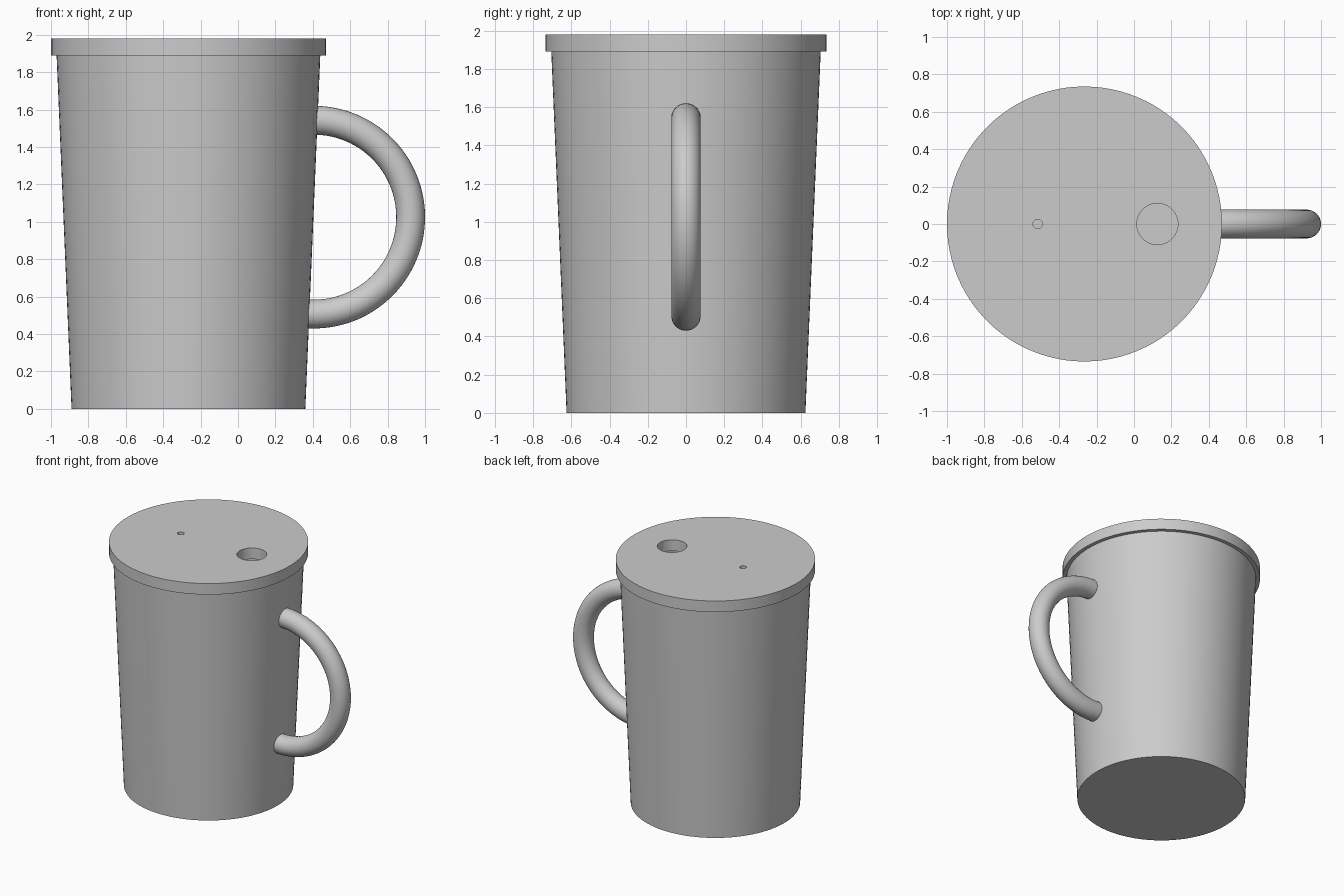
import bpy, bmesh, math

if "Cube" in bpy.data.objects:
    bpy.data.objects.remove(bpy.data.objects["Cube"])

AXIS_X = -0.265   # centre line of the cup
SIDES = 96

grey = bpy.data.materials.new("plain grey")
grey.diffuse_color = (0.6, 0.6, 0.6, 1)
grey.use_nodes = True
grey.node_tree.nodes["Principled BSDF"].inputs["Base Color"].default_value = grey.diffuse_color


def finish(name, bm):
    bmesh.ops.recalc_face_normals(bm, faces=bm.faces)
    mesh = bpy.data.meshes.new(name)
    bm.to_mesh(mesh)
    bm.free()
    obj = bpy.data.objects.new(name, mesh)
    bpy.context.collection.objects.link(obj)
    mesh.materials.append(grey)
    return obj


def smooth(obj):
    bpy.ops.object.select_all(action='DESELECT')
    bpy.context.view_layer.objects.active = obj
    obj.select_set(True)
    bpy.ops.object.shade_smooth_by_angle(angle=math.radians(35))


def bridge_rings(bm, rings):
    n = len(rings[0])
    for a, b in zip(rings, rings[1:]):
        for i in range(n):
            j = (i + 1) % n
            bm.faces.new((a[i], a[j], b[j], b[i]))
    bm.faces.new(rings[0])
    bm.faces.new(rings[-1])


def turned(name, profile, x=AXIS_X, sides=SIDES):
    """Stack of circles (radius, z), capped at both ends."""
    bm = bmesh.new()
    rings = []
    for r, z in profile:
        rings.append([bm.verts.new((x + r * math.cos(t), r * math.sin(t), z))
                      for t in (2 * math.pi * i / sides for i in range(sides))])
    bridge_rings(bm, rings)
    return finish(name, bm)


# Tapered hollow cup: outside wall, rim, inside wall, inner floor
cup = turned("cup_body", [(0.625, 0), (0.705, 1.89), (0.645, 1.89), (0.57, 0.06)])
smooth(cup)

# Lid with a drinking hole and a small vent
lid = turned("lid", [(0.735, 1.89), (0.735, 1.98)])
for name, x, r in (("drink_hole_cutter", 0.125, 0.11), ("vent_cutter", -0.515, 0.025)):
    cutter = turned(name, [(r, 1.8), (r, 2.1)], x, 48)
    cutter.hide_render = True
    cutter.hide_set(True)
    cut = lid.modifiers.new(name, 'BOOLEAN')
    cut.object = cutter
    cut.operation = 'DIFFERENCE'
    cut.solver = 'EXACT'
smooth(lid)

# Round handle: arc of a ring, its ends buried in the cup wall
bm = bmesh.new()
rings = []
STEPS, RING, TUBE = 64, 0.518, 0.077
for k in range(STEPS + 1):
    a = math.radians(-98 + 192 * k / STEPS)
    ring = []
    for i in range(32):
        t = 2 * math.pi * i / 32
        d = RING + TUBE * math.cos(t)
        ring.append(bm.verts.new((0.405 + d * math.cos(a), TUBE * math.sin(t),
                                  1.025 + d * math.sin(a))))
    rings.append(ring)
bridge_rings(bm, rings)
smooth(finish("handle", bm))
